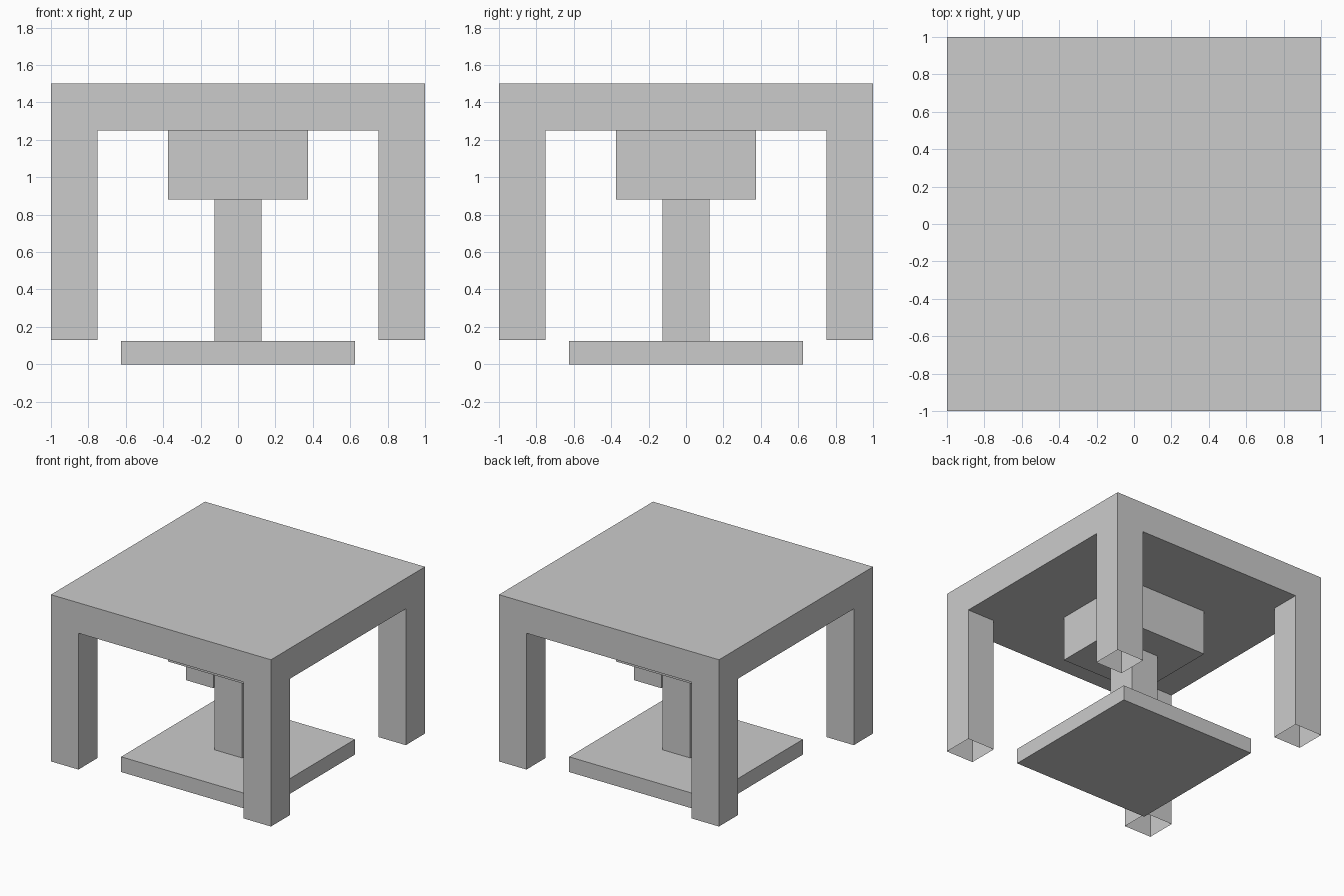
import bpy, bmesh
from mathutils import Matrix, Vector

if "Cube" in bpy.data.objects:
    bpy.data.objects.remove(bpy.data.objects["Cube"])


def box(name, x, y, half, z0, z1, open_ends=False):
    """Square block centred at x, y; open_ends leaves a hollow tube."""
    bm = bmesh.new()
    size = Matrix.Diagonal((2 * half, 2 * half, z1 - z0, 1))
    place = Matrix.Translation(Vector((x, y, (z0 + z1) / 2)))
    bmesh.ops.create_cube(bm, size=1, matrix=place @ size)
    if open_ends:
        bm.normal_update()
        ends = [f for f in bm.faces if abs(f.normal.z) > 0.5]
        bmesh.ops.delete(bm, geom=ends, context='FACES_ONLY')
    mesh = bpy.data.meshes.new(name)
    bm.to_mesh(mesh)
    bm.free()
    obj = bpy.data.objects.new(name, mesh)
    bpy.context.collection.objects.link(obj)
    return obj


# Centre stack: foot plate, post, head block and table top
box("base_plate", 0, 0, 0.625, 0, 0.125)
box("centre_post", 0, 0, 0.125, 0.125, 0.88)
box("head_block", 0, 0, 0.375, 0.88, 1.25)
box("table_top", 0, 0, 1.0, 1.25, 1.5)

# Hollow corner legs, open underneath
for side, x in (("left", -0.875), ("right", 0.875)):
    for end, y in (("front", -0.875), ("back", 0.875)):
        box(f"{end}_{side}_leg", x, y, 0.125, 0.13, 1.25, open_ends=True)
